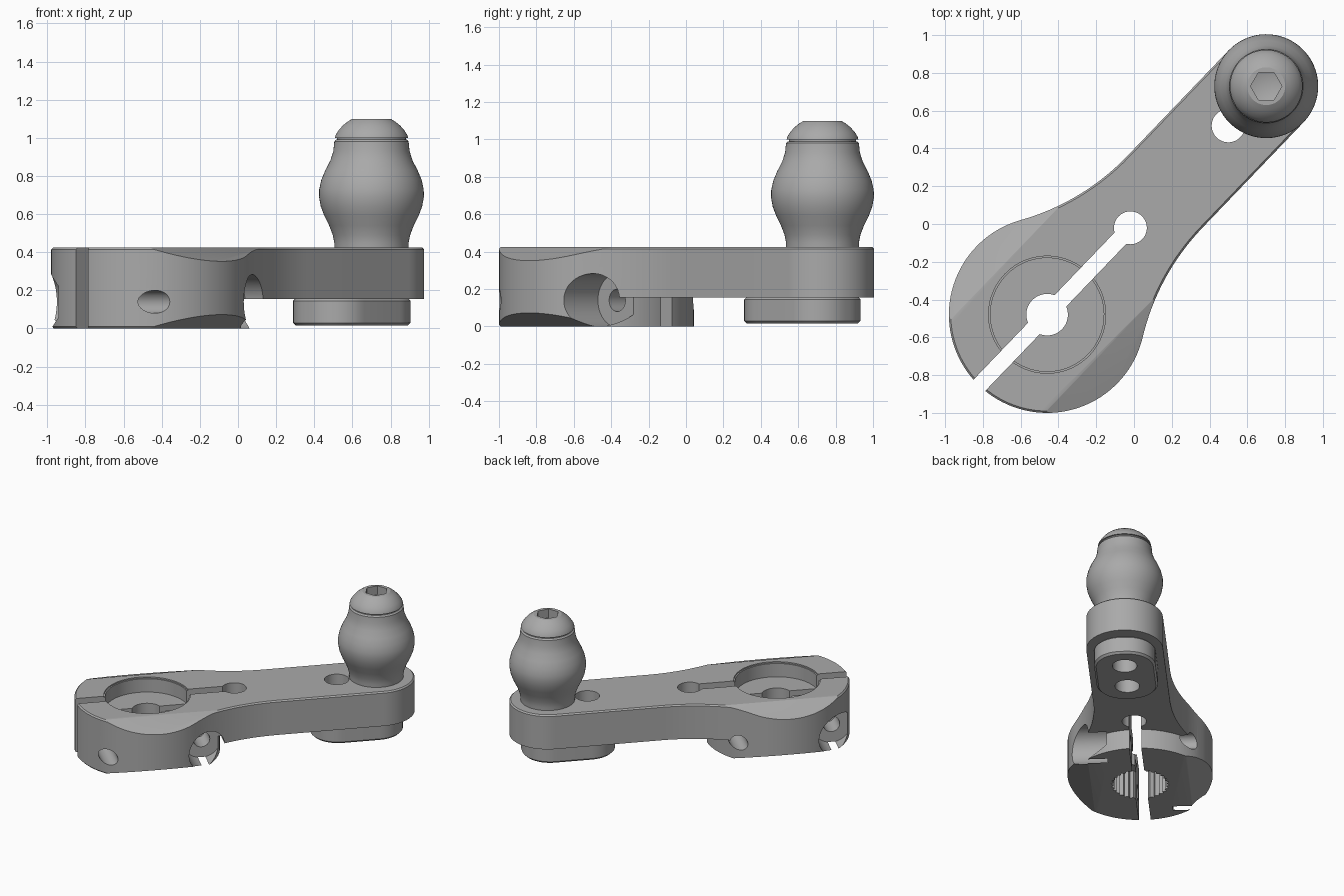
import bpy, bmesh, math
from mathutils import Matrix, Vector

cube = bpy.data.objects.get("Cube")
if cube:
    bpy.data.objects.remove(cube)

metal = bpy.data.materials.new("satin_grey_metal")
metal.use_nodes = True
GREY = (0.4, 0.4, 0.4, 1)
metal.diffuse_color = GREY
metal.node_tree.nodes["Principled BSDF"].inputs["Base Color"].default_value = GREY

# Local frame: origin at the clamp bore, x along the arm, y across it
FRAME = Matrix.Translation((-0.46, -0.48, 0)) @ Matrix.Rotation(math.radians(46.2), 4, 'Z')
ARM, R_BIG, R_END, TOP, UNDER = 1.676, 0.52, 0.275, 0.425, 0.155
SCREW_Z, SCREW_U = 0.14, 0.357


def make(name, bm):
    bmesh.ops.recalc_face_normals(bm, faces=bm.faces)
    me = bpy.data.meshes.new(name)
    bm.to_mesh(me)
    bm.free()
    me.materials.append(metal)
    ob = bpy.data.objects.new(name, me)
    ob.matrix_world = FRAME
    bpy.context.collection.objects.link(ob)
    return ob


def prism(name, pts, low, high, axis='Z'):
    """Extrude a closed outline along z, or a (y, z) outline along x."""
    place = (lambda a, b, h: (a, b, h)) if axis == 'Z' else (lambda a, b, h: (h, a, b))
    bm = bmesh.new()
    face = bm.faces.new([bm.verts.new(place(a, b, low)) for a, b in pts])
    new = bmesh.ops.extrude_face_region(bm, geom=[face])["geom"]
    step = Vector(place(0, 0, high - low))
    bmesh.ops.translate(bm, vec=step, verts=[v for v in new if isinstance(v, bmesh.types.BMVert)])
    return make(name, bm)


def arc(cx, cy, r, start, end, n):
    angles = [math.radians(start + (end - start) * i / n) for i in range(n + 1)]
    return [(cx + r * math.cos(a), cy + r * math.sin(a)) for a in angles]


def disc(name, x, y, r, low, high, n=64):
    return prism(name, arc(x, y, r, 0, 360, n)[:-1], low, high)


def cross_hole(name, u, r, start, end):
    """Cylinder running across the clamp."""
    bm = bmesh.new()
    m = Matrix.Translation((u, (start + end) / 2, SCREW_Z)) @ Matrix.Rotation(math.pi / 2, 4, 'X')
    bmesh.ops.create_cone(bm, cap_ends=True, segments=48, radius1=r, radius2=r,
                          depth=abs(end - start), matrix=m)
    return make(name, bm)


def lathe(name, profile, n=64):
    bm = bmesh.new()
    vs = [bm.verts.new((ARM + r, 0, z)) for r, z in profile]
    edges = [bm.edges.new(p) for p in zip(vs, vs[1:])]
    bmesh.ops.spin(bm, geom=vs + edges, cent=(ARM, 0, 0), axis=(0, 0, 1),
                   angle=math.tau, steps=n, use_duplicate=False)
    bmesh.ops.remove_doubles(bm, verts=bm.verts, dist=1e-4)
    return make(name, bm)


def bevel(ob, width, segments=1):
    m = ob.modifiers.new("edge", 'BEVEL')
    m.width, m.segments = width, segments
    m.limit_method, m.angle_limit = 'ANGLE', math.radians(60)


def finish(ob, cutters):
    """Cut, bake the modifiers and shade."""
    for c in cutters:
        m = ob.modifiers.new("cut", 'BOOLEAN')
        m.operation, m.solver, m.object = 'DIFFERENCE', 'EXACT', c
        c.hide_render = True
    bpy.context.view_layer.update()
    deps = bpy.context.evaluated_depsgraph_get()
    me = bpy.data.meshes.new_from_object(ob.evaluated_get(deps))
    ob.modifiers.clear()
    ob.data = me
    for c in cutters:
        bpy.data.objects.remove(c)
    bpy.ops.object.select_all(action='DESELECT')
    ob.select_set(True)
    bpy.context.view_layer.objects.active = ob
    bpy.ops.object.shade_smooth_by_angle(angle=math.radians(25))


# Arm outline: end round, concave flanks tangent to the clamp round
start = 0.9
r_flank = (start**2 + R_END**2 - R_BIG**2) / (2 * (R_BIG - R_END))
cy = R_END + r_flank
meet = math.degrees(math.atan2(cy, start))
flank = arc(start, cy, r_flank, 270, 180 + meet, 16)
outline = (arc(ARM, 0, R_END, -90, 90, 32) + flank
           + arc(0, 0, R_BIG, meet, 360 - meet, 72)[1:-1]
           + [(x, -y) for x, y in reversed(flank)])
arm = prism("clamp_arm", outline, 0, TOP)
bevel(arm, 0.01)

# Relief under the arm, leaving the round clamp block
relief = arc(0, 0, R_BIG + 0.002, -70, 70, 48) + [(0.3, 0.8), (2.2, 0.8), (2.2, -0.8), (0.3, -0.8)]
cuts = [prism("relief_cut", relief, -0.1, UNDER)]

# Sloped shoulders on both flanks, above and below
for side in (1, -1):
    for face_z, up in ((TOP, 1), (0, -1)):
        wedge = [(0.35, 0), (0.77, -0.18), (0.77, 0.2), (0.35, 0.2)]
        cuts.append(prism("shoulder_cut", [(side * y, face_z + up * z) for y, z in wedge],
                          -0.8, 1.0, 'X'))

# Top recess, bore and splined socket
cuts.append(disc("recess_cut", 0, 0, 0.30, 0.31, 0.6, 96))
cuts.append(disc("rim_cut", 0, 0, 0.31, TOP - 0.01, 0.6, 96))
cuts.append(disc("bore_cut", 0, 0, 0.11, 0.1, 0.5))
teeth = 30
spline = [((0.21 - 0.02 * (i % 2)) * math.cos(i * math.pi / teeth),
           (0.21 - 0.02 * (i % 2)) * math.sin(i * math.pi / teeth)) for i in range(2 * teeth)]
cuts.append(prism("spline_cut", spline, -0.1, 0.22))

# Clamp slot ending in a relief hole
cuts.append(prism("slot_cut", [(-0.8, -0.043), (0.637, -0.043), (0.637, 0.043), (-0.8, 0.043)], -0.2, 0.7))
cuts.append(disc("slot_end_cut", 0.637, 0, 0.087, -0.2, 0.7))

# Opposed pinch screw holes with head pockets
for s in (1, -1):
    cuts.append(cross_hole("screw_cut", -s * SCREW_U, 0.06, -0.8, 0.8))
    cuts.append(cross_hole("pocket_cut", -s * SCREW_U, 0.143, s * 0.21, s * 0.9))

# Mounting holes
HOLES = ((ARM - 0.29, 0.7), (ARM, 0.41))
cuts += [disc("mount_cut", u, 0, 0.088, -0.2, z) for u, z in HOLES]
finish(arm, cuts)

# Rounded foot under the arm end
hx, hy, r = 0.335, 0.22, 0.2
foot_pts = []
for k, (sx, sy) in enumerate(((1, 1), (-1, 1), (-1, -1), (1, -1))):
    foot_pts += arc(1.527 + sx * (hx - r), sy * (hy - r), r, 90 * k, 90 * k + 90, 12)
foot = prism("foot", foot_pts, 0.015, UNDER + 0.005)
bevel(foot, 0.015)
finish(foot, [disc("foot_cut", u, 0, 0.088, -0.2, 0.7) for u, z in HOLES])

# Bulbous knob
knob = lathe("knob", [(0, 0.4), (0.195, 0.4), (0.195, 0.45), (0.203, 0.49), (0.222, 0.54),
                      (0.247, 0.59), (0.266, 0.64), (0.275, 0.69), (0.274, 0.73), (0.263, 0.78),
                      (0.242, 0.83), (0.216, 0.88), (0.200, 0.93), (0.195, 0.98), (0.185, 0.99), (0, 0.99)])
finish(knob, [])

# Domed retaining screw with a hex socket
cap = lathe("cap_screw", [(0, 0.97), (0.18, 0.97), (0.18, 1.0), (0.192, 1.0), (0.188, 1.015),
                          (0.172, 1.04), (0.15, 1.065), (0.125, 1.085), (0.1, 1.1), (0, 1.1)])
hexagon = arc(ARM, 0, 0.083, -46.2, 313.8, 6)[:-1]
socket = prism("hex_cut", hexagon, 1.03, 1.2)
bm = bmesh.new()
bm.from_mesh(socket.data)
bottom = min(bm.faces, key=lambda f: f.calc_center_median().z)
tip = bmesh.ops.poke(bm, faces=[bottom])["verts"]
bmesh.ops.translate(bm, vec=(0, 0, -0.025), verts=tip)
bm.to_mesh(socket.data)
bm.free()
finish(cap, [socket])
